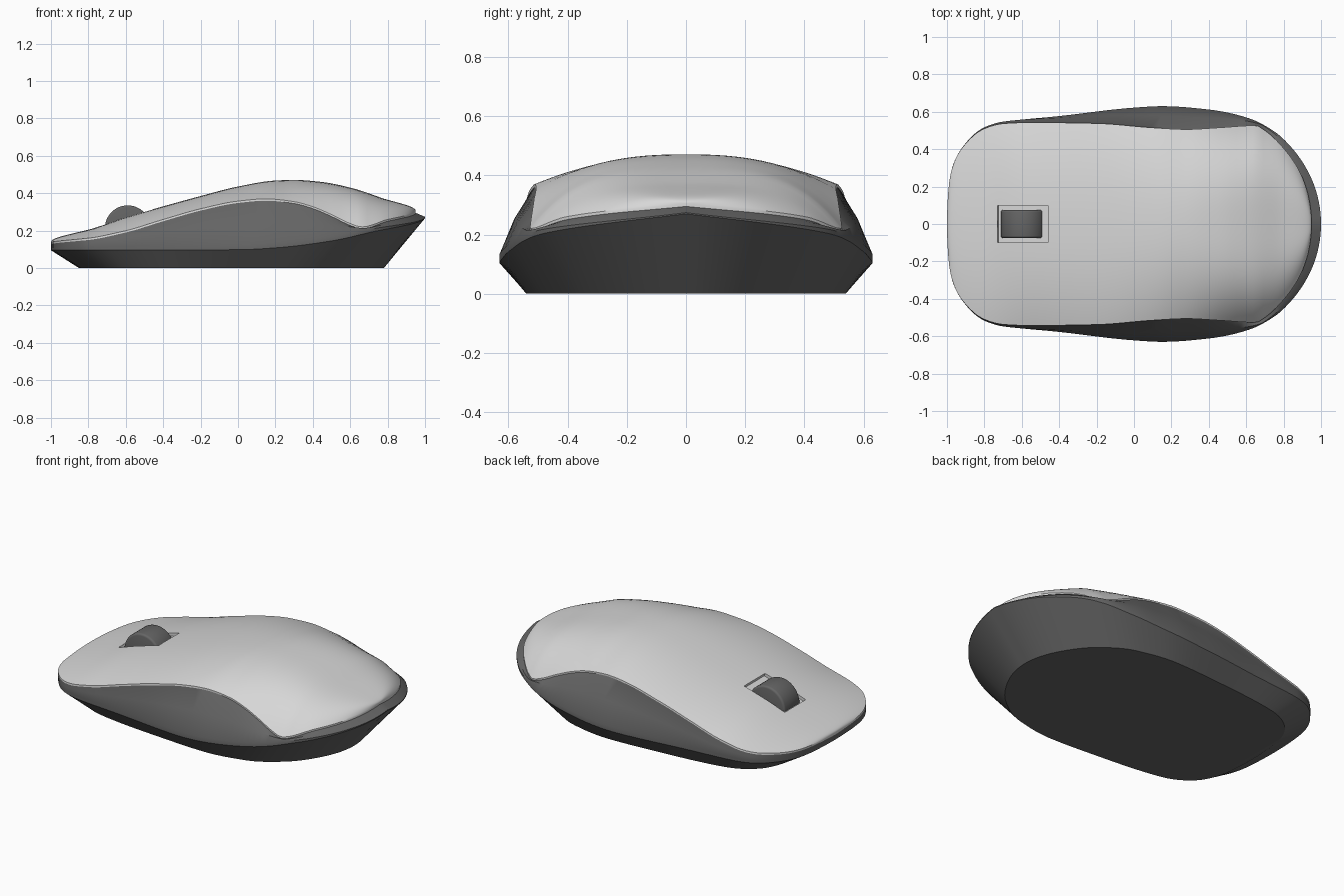
import bpy, bmesh
from math import acos, cos, pi, radians
from mathutils import Vector

if "Cube" in bpy.data.objects:
    bpy.data.objects.remove(bpy.data.objects["Cube"])


def material(name, v):
    m = bpy.data.materials.new(name)
    m.use_nodes = True
    col = (v, v, v, 1)
    m.diffuse_color = col
    m.node_tree.nodes["Principled BSDF"].inputs["Base Color"].default_value = col
    return m


light = material("light grey", 0.68)
dark = material("dark grey", 0.13)


def curve(*pts):
    """Smooth curve through (x, value) points, eased so round ends stay round."""
    x0, x1 = pts[0][0], pts[-1][0]

    def angle(x):
        return acos(max(-1, min(1, 1 - 2 * (x - x0) / (x1 - x0))))
    a = [angle(p[0]) for p in pts]
    v = [p[1] for p in pts]
    d = [(v[i + 1] - v[i]) / (a[i + 1] - a[i]) for i in range(len(v) - 1)]
    m = [d[0]] + [0 if p * q <= 0 else 2 * p * q / (p + q) for p, q in zip(d, d[1:])] + [d[-1]]

    def value(x):
        t = angle(x)
        i = 0
        while i < len(d) - 1 and t > a[i + 1]:
            i += 1
        h = a[i + 1] - a[i]
        s = (t - a[i]) / h
        return (v[i] * (1 + 2 * s) * (1 - s) ** 2 + m[i] * h * s * (1 - s) ** 2
                + v[i + 1] * s * s * (3 - 2 * s) + m[i + 1] * h * s * s * (s - 1))
    return value


# Half widths of the sole, the widest rim and the shell edge
sole_w = curve((-.85, 0), (-.83, .24), (-.75, .39), (-.6, .47), (-.2, .52), (.15, .54),
               (.4, .5), (.6, .38), (.72, .22), (.78, 0))
rim_w = curve((-1, 0), (-.98, .27), (-.9, .43), (-.8, .515), (-.7, .545), (-.4, .577), (0, .622),
              (.15, .63), (.4, .612), (.6, .57), (.75, .495), (.85, .4), (.95, .24), (1, 0))
edge_w = curve((-1, 0), (-.98, .27), (-.9, .43), (-.8, .51), (-.7, .537), (-.55, .543), (-.2, .538),
               (.1, .515), (.28, .506), (.45, .515), (.65, .527), (.7, .5), (.8, .405), (.9, .25), (.95, 0))
# Heights of the rim, the shell edge and the crown line
rim_z = curve((-1, .095), (0, .098), (.2, .108), (.5, .145), (.75, .2), (1, .27))
edge_z = curve((-1, .125), (-.8, .15), (-.6, .19), (-.4, .25), (-.2, .307), (0, .348), (.15, .36),
               (.3, .345), (.4, .318), (.5, .276), (.6, .228), (.66, .21), (.8, .25), (.95, .295))
crown_z = curve((-1, .138), (-.8, .205), (-.6, .272), (-.4, .33), (-.2, .385), (0, .436), (.2, .468),
                (.3, .471), (.45, .46), (.6, .43), (.8, .365), (.95, .305))

STATIONS, COLS, LIP = 80, 28, .01


def section(k):
    """Closed cross-section, from the right sole edge over the crown to the left."""
    f = (1 - cos(pi * k / STATIONS)) / 2
    xs, xr, xe = -.85 + 1.63 * f, -1 + 2 * f, -1 + 1.95 * f
    sole = Vector((xs, sole_w(xs), 0))
    low = Vector((xr, rim_w(xr), rim_z(xr)))
    high = low + Vector((0, 0, .004 + .1 * f * (1 - f)))
    edge = Vector((xe, edge_w(xe), edge_z(xe)))
    mid = (high + edge) / 2 + Vector((0, .008, .008)) * min(1, 6 * f * (1 - f))
    half = [sole, low, high, mid, edge]
    right = [Vector((p.x, -p.y, p.z)) for p in half]
    power = 2.3 + max(0, min(1, (xe - .25) / .4)) * 1.2
    top = []
    for j in range(COLS + 1):
        u = -cos(pi * j / COLS) * .4 + (2 * j / COLS - 1) * .6
        base = edge.z + LIP
        rise = max(0, crown_z(xe) - base) * (1 - abs(u) ** power)
        top.append(Vector((xe, u * edge.y, base + rise)))
    return right + top + half[::-1]


# Body: one loft, dark base below the shell edge and light shell above it
bm = bmesh.new()
rows = [[bm.verts.new(p) for p in section(k)] for k in range(STATIONS + 1)]
n = len(rows[0])
for a, b in zip(rows, rows[1:]):
    for j in range(n):
        i = (j + 1) % n
        face = bm.faces.new((a[j], a[i], b[i], b[j]))
        face.material_index = 0 if 4 <= j < n - 5 else 1
bmesh.ops.remove_doubles(bm, verts=bm.verts, dist=.0002)
bmesh.ops.recalc_face_normals(bm, faces=bm.faces)
mesh = bpy.data.meshes.new("mouse_body")
bm.to_mesh(mesh)
bm.free()
mesh.materials.append(light)
mesh.materials.append(dark)
body = bpy.data.objects.new("mouse_body", mesh)
bpy.context.collection.objects.link(body)


def activate(ob):
    bpy.ops.object.select_all(action='DESELECT')
    ob.select_set(True)
    bpy.context.view_layer.objects.active = ob


# Shallow wheel slot cut along the slope of the shell
bpy.ops.mesh.primitive_cube_add(size=1, location=(-.605, 0, .3), rotation=(0, -.31, 0))
cutter = bpy.context.object
cutter.name = "slot_cutter"
cutter.scale = (.285, .2, .1)
cutter.hide_render = True
cutter.data.materials.append(light)
activate(body)
cut = body.modifiers.new("wheel_slot", 'BOOLEAN')
cut.object = cutter
cut.solver = 'EXACT'
bpy.ops.object.modifier_apply(modifier=cut.name)
bpy.data.objects.remove(cutter)
bpy.ops.object.shade_smooth_by_angle(angle=radians(32))

# Scroll wheel
bpy.ops.mesh.primitive_cylinder_add(vertices=48, radius=.122, depth=.15,
                                    location=(-.59, 0, .213), rotation=(pi / 2, 0, 0))
wheel = bpy.context.object
wheel.name = "scroll_wheel"
wheel.data.materials.append(dark)
bevel = wheel.modifiers.new("rounded_rim", 'BEVEL')
bevel.width = .012
bevel.segments = 3
bpy.ops.object.modifier_apply(modifier=bevel.name)
bpy.ops.object.shade_smooth_by_angle(angle=radians(40))
